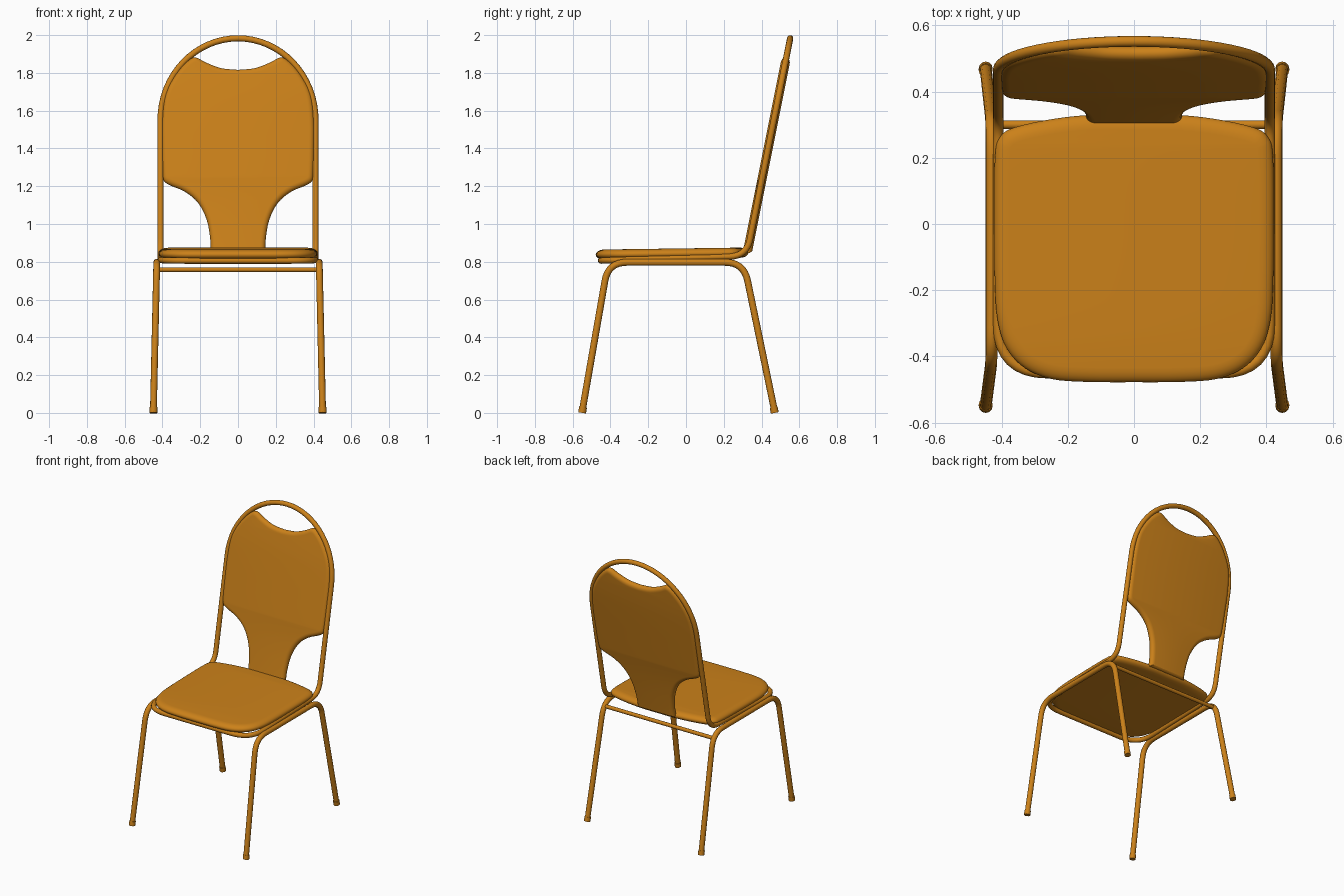
import bpy, bmesh, math
from mathutils import Vector

if "Cube" in bpy.data.objects:
    bpy.data.objects.remove(bpy.data.objects["Cube"])

mat = bpy.data.materials.new("orange")
mat.diffuse_color = (0.60, 0.22, 0.01, 1)
mat.use_nodes = True
mat.node_tree.nodes["Principled BSDF"].inputs["Base Color"].default_value = mat.diffuse_color


def fillet(pts, closed=False, steps=8):
    """Points (x, y, z, r): round each corner with cut-back distance r."""
    out, n = [], len(pts)
    for i, p in enumerate(pts):
        c, r = Vector(p[:3]), p[3]
        if r == 0 or (not closed and i in (0, n - 1)):
            out.append(c)
            continue
        a = c + (Vector(pts[i - 1][:3]) - c).normalized() * r
        b = c + (Vector(pts[(i + 1) % n][:3]) - c).normalized() * r
        for k in range(steps + 1):
            t = k / steps
            out.append(a * (1 - t) ** 2 + c * 2 * t * (1 - t) + b * t * t)
    return out


def smooth(pts, steps=4):
    """Catmull-Rom through open 2D points."""
    P = [Vector((x, y, 0)) for x, y in pts]
    P = [P[0]] + P + [P[-1]]
    out = []
    for a, b, c, d in zip(P, P[1:], P[2:], P[3:]):
        for k in range(steps):
            t = k / steps
            out.append(0.5 * (2 * b + (c - a) * t + (2 * a - 5 * b + 4 * c - d) * t * t
                              + (3 * b - a - 3 * c + d) * t ** 3))
    return out + [P[-1]]


def curve_object(name, pts, radius, closed=False, cushion=False):
    """Round tube along pts, or a filled round-edged cushion."""
    cu = bpy.data.curves.new(name, 'CURVE')
    cu.dimensions = '2D' if cushion else '3D'
    cu.fill_mode = 'BOTH' if cushion else 'FULL'
    cu.bevel_depth = radius
    cu.bevel_resolution = 4
    cu.use_fill_caps = not cushion
    if cushion:
        cu.offset = -radius
    sp = cu.splines.new('POLY')
    sp.points.add(len(pts) - 1)
    for q, p in zip(sp.points, pts):
        q.co = (*p, 1)
    sp.use_cyclic_u = closed
    ob = bpy.data.objects.new(name, cu)
    bpy.context.collection.objects.link(ob)
    bpy.ops.object.select_all(action='DESELECT')
    ob.select_set(True)
    bpy.context.view_layer.objects.active = ob
    bpy.ops.object.convert(target='MESH')
    ob = bpy.context.object
    bm = bmesh.new()
    bm.from_mesh(ob.data)
    bmesh.ops.remove_doubles(bm, verts=bm.verts, dist=0.0005)
    bmesh.ops.recalc_face_normals(bm, faces=bm.faces)
    bm.to_mesh(ob.data)
    bm.free()
    ob.data.materials.clear()
    ob.data.materials.append(mat)
    bpy.ops.object.shade_smooth_by_angle(angle=math.radians(40))
    return ob


def mirrored(half):
    """Close a right-hand half outline, dropping duplicate centre points."""
    return half + [Vector((-p.x, p.y, 0)) for p in reversed(half) if p.x > 1e-4]


# Side leg hoops with rubber feet
for side, s in (("right", 1), ("left", -1)):
    path = [(s * .448, -.55, .005, 0), (s * .43, -.412, .797, .1),
            (s * .43, .306, .797, .1), (s * .448, .47, .005, 0)]
    curve_object(side + "_leg_hoop", fillet(path), .018)
    for end, y, dy in (("front", -.55, .005), ("rear", .47, -.006)):
        curve_object(f"{side}_{end}_foot",
                     [Vector((s * .448, y, 0)), Vector((s * .448, y + dy, .03))], .021)

# Rear cross bar
curve_object("cross_bar", [Vector((-.43, .30, .758)), Vector((.43, .30, .758))], .013)


# Continuous back and seat frame
def back_y(z):
    return .335 + (z - .9) * .2


arch = []
for k in range(33):
    a = math.pi * k / 32
    z = 1.55 + .433 * math.sin(a)
    arch.append((-.41 * math.cos(a), back_y(z), z, 0))
loop = arch + [(.41, back_y(.83), .83, .09), (.41, -.45, .806, .15),
               (-.41, -.45, .806, .15), (-.41, back_y(.83), .83, .09)]
curve_object("back_and_seat_frame", fillet(loop, True), .0165, True)

# Seat cushion
half = smooth([(0, -.478), (.14, -.477), (.25, -.468), (.33, -.435), (.385, -.375),
               (.412, -.29), (.42, -.18), (.422, 0), (.42, .2), (.405, .262),
               (.36, .292), (.24, .318), (.12, .33), (0, .33)])
seat = curve_object("seat", mirrored(half), .045, True, True)
seat.scale.z = .6
seat.rotation_euler.x = math.radians(.8)
seat.location.z = .844

# Back cushion, drawn upright and then leaned onto the frame
half = smooth([(.145, .845), (.147, .92), (.165, 1.02), (.21, 1.11), (.28, 1.17),
               (.36, 1.205), (.393, 1.23), (.40, 1.28), (.403, 1.4), (.403, 1.55),
               (.385, 1.69), (.325, 1.80), (.26, 1.868), (.22, 1.88), (.17, 1.855),
               (.09, 1.825), (0, 1.816)])
lean = math.atan2(1, .2)
half = [Vector((p.x, (p.y - .9) / math.sin(lean), 0)) for p in half]
back = curve_object("back_cushion", mirrored(half), .028, True, True)
back.scale.z = .85
back.rotation_euler.x = lean
back.location = (0, .335, .9)
